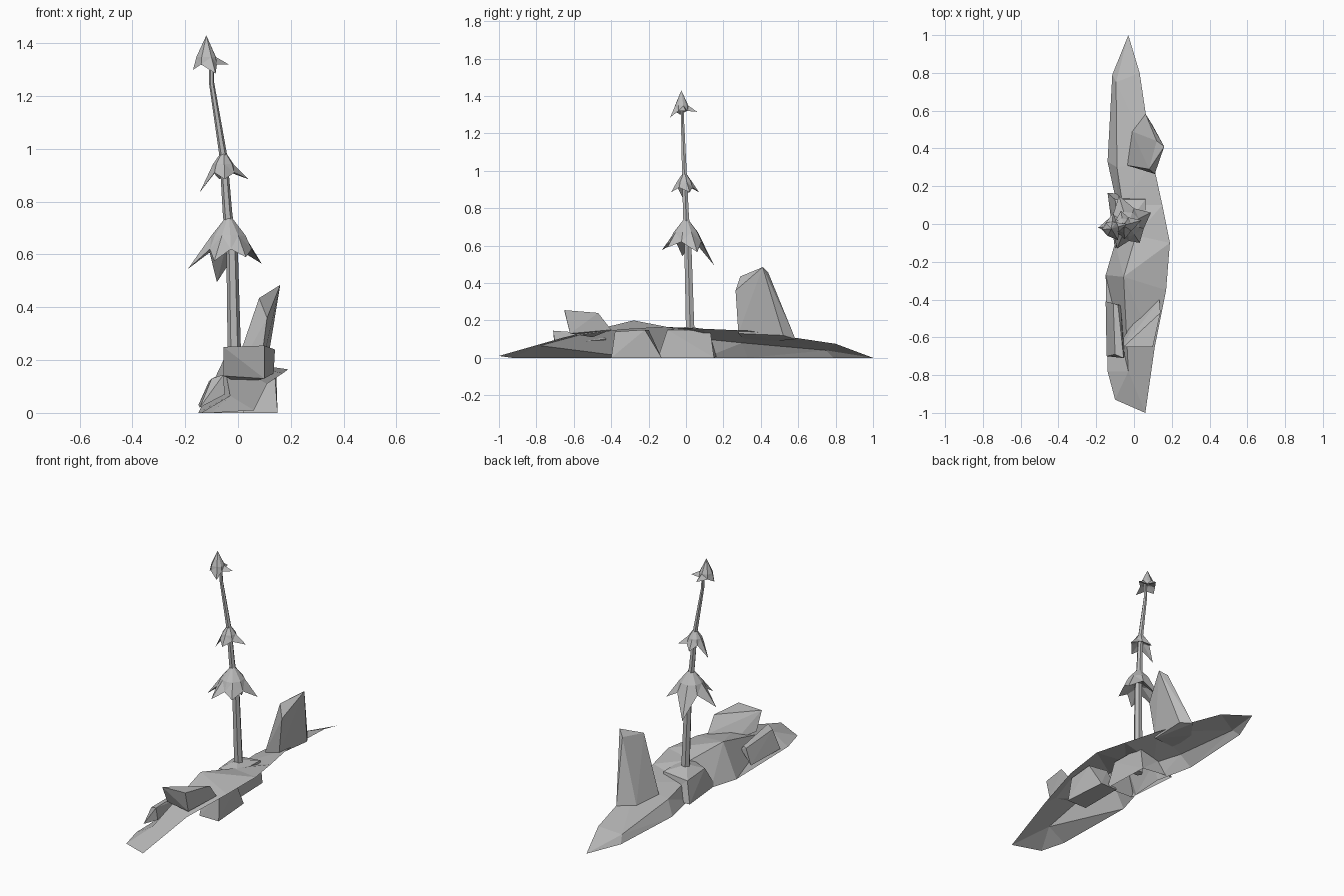
import bpy
import bmesh
from math import atan2, cos, sin, pi, tau
from mathutils import Vector

default_cube = bpy.data.objects.get("Cube")
if default_cube:
    bpy.data.objects.remove(default_cube, do_unlink=True)

stone = bpy.data.materials.new("stone_grey")
stone.use_nodes = True
stone_colour = (0.5, 0.5, 0.5, 1)
stone.diffuse_color = stone_colour
stone.node_tree.nodes["Principled BSDF"].inputs["Base Color"].default_value = stone_colour


def finish(name, bm, closed=True):
    """Turn a bmesh into a flat shaded stone object."""
    if closed:
        bmesh.ops.recalc_face_normals(bm, faces=bm.faces)
    mesh = bpy.data.meshes.new(name)
    bm.to_mesh(mesh)
    bm.free()
    mesh.materials.append(stone)
    obj = bpy.data.objects.new(name, mesh)
    bpy.context.scene.collection.objects.link(obj)


def rock(name, points):
    """Convex boulder wrapped around a few corner points."""
    bm = bmesh.new()
    for point in points:
        bm.verts.new(point)
    hull = bmesh.ops.convex_hull(bm, input=bm.verts)
    spare = [v for v in hull["geom_interior"] if isinstance(v, bmesh.types.BMVert)]
    bmesh.ops.delete(bm, geom=spare, context="VERTS")
    finish(name, bm)


def loft(name, rows, wrap=False, closed=False):
    """Bridge matching rows of points with faces."""
    bm = bmesh.new()
    grid = [[bm.verts.new(point) for point in row] for row in rows]
    for lower, upper in zip(grid, grid[1:]):
        count = len(lower)
        for i in range(count if wrap else count - 1):
            j = (i + 1) % count
            bm.faces.new((lower[i], lower[j], upper[j], upper[i]))
    if closed:
        bm.faces.new(grid[0])
        bm.faces.new(grid[-1])
    bmesh.ops.remove_doubles(bm, verts=bm.verts, dist=0.0005)
    bmesh.ops.triangulate(bm, faces=[f for f in bm.faces if not closed and len(f.verts) > 3])
    finish(name, bm, closed)


def skirt(name, apex, shoulder, notch, inside, tips):
    """Drooping pointed cap: shoulder, notch and inside are (radius, height)."""
    centre = Vector((apex[0], apex[1], 0))
    tips = sorted((Vector(t) for t in tips),
                  key=lambda t: atan2(t.y - centre.y, t.x - centre.x))
    angles = [atan2(t.y - centre.y, t.x - centre.x) for t in tips]

    def polar(angle, radius, height):
        return centre + Vector((radius * cos(angle), radius * sin(angle), height))

    top, upper, rim, lower = [], [], [], []
    for i, tip in enumerate(tips):
        following = angles[(i + 1) % len(tips)]
        if following <= angles[i]:
            following += tau
        between = (angles[i] + following) / 2
        for angle, edge in ((angles[i], tip), (between, polar(between, *notch))):
            top.append(Vector(apex))
            upper.append(polar(angle, *shoulder))
            rim.append(edge)
            lower.append(polar(angle, *inside))
    bm = bmesh.new()
    rings = [[bm.verts.new(p) for p in ring] for ring in (top, upper, rim, lower)]
    for a, b in zip(rings, rings[1:]):
        for i in range(len(a)):
            j = (i + 1) % len(a)
            bm.faces.new((a[i], b[i], b[j], a[j]))
    bm.faces.new(rings[-1])
    bmesh.ops.remove_doubles(bm, verts=bm.verts, dist=0.0005)
    bmesh.ops.triangulate(bm, faces=bm.faces)
    finish(name, bm)


# Ground ridge: open shell with a low outer edge, a shoulder and a raised rim
back_tip, front_tip = (-.03, 1, 0), (.06, -1, .01)
loft("ground_ridge", [
    [back_tip] * 3,
    [(-.115, .79, 0), (-.095, .75, .04), (.03, .8, .075)],
    [(-.14, .33, 0), (-.09, .3, .08), (.1, .33, .145)],
    [(-.09, .1, 0), (-.06, .1, .1), (.15, .1, .155)],
    [(-.1, -.1, 0), (.01, -.06, .155), (.19, -.1, .165)],
    [(-.15, -.27, 0), (-.055, -.28, .2), (.17, -.35, .15)],
    [(-.14, -.78, 0), (-.03, -.78, .065), (.11, -.65, .11)],
    [(-.1, -.93, 0), front_tip, front_tip],
])

# Boulders set into the ridge
rock("middle_boulder", [
    (.15, -.4, 0), (.13, -.13, 0), (.02, -.4, 0), (.02, -.13, 0),
    (.14, -.38, .14), (.145, -.22, .15), (.03, -.37, .14), (.03, -.2, .15)])
rock("side_boulder", [
    (-.15, -.41, .03), (-.145, -.7, .02), (-.085, -.43, .125), (-.055, -.71, .145),
    (-.11, -.42, .12), (-.1, -.69, .13), (-.07, -.43, .1), (-.05, -.7, .07)])
rock("front_boulder", [
    (-.055, -.65, .25), (.1, -.65, .255), (.14, -.47, .24),
    (-.055, -.6, .14), (.135, -.4, .15), (.01, -.5, .11), (.1, -.62, .13)])
rock("tall_boulder", [
    (.08, .29, .435), (.16, .41, .485), (.12, .44, .455), (.11, .265, .36),
    (-.035, .31, .1), (-.01, .49, .09), (.06, .585, .1), (.1, .52, .12), (.08, .28, .13)])

# Pedestal block, open underneath, with a shallow peak around the pole
loft("pedestal", [
    [(-.14, .165, .01), (.06, .15, 0), (.07, -.15, 0), (-.1, -.14, 0)],
    [(-.1, .13, .13), (.06, .13, .145), (.06, -.1, .15), (-.085, -.06, .13)],
    [(-.02, .02, .168)] * 4,
], wrap=True)

# Bent hexagonal pole, tapering upward
path = [(-.01, .025, .05, .027), (-.022, .01, .6, .022), (-.04, 0, .76, .018),
        (-.055, -.008, .97, .015), (-.1, -.018, 1.25, .01), (-.1, -.02, 1.34, .008)]
loft("pole", [[(x + r * cos(i * pi / 3), y + r * sin(i * pi / 3), z) for i in range(6)]
              for x, y, z, r in path], wrap=True, closed=True)

# Three pointed caps along the pole
skirt("lower_cap", (-.035, 0, .755), (.066, .672), (.09, .62), (.03, .64), [
    (-.19, -.02, .545), (-.08, .15, .495), (.09, .06, .565),
    (.03, -.1, .59), (-.09, -.13, .575)])
skirt("middle_cap", (-.055, -.008, 1), (.04, .942), (.05, .91), (.018, .928), [
    (-.145, -.008, .835), (-.07, .07, .885), (.04, .02, .885), (-.05, -.08, .885)])
skirt("top_cap", (-.12, -.025, 1.43), (.038, 1.348), (.043, 1.32), (.012, 1.335), [
    (-.17, -.03, 1.3), (-.11, .06, 1.315), (-.035, 0, 1.32), (-.085, -.085, 1.285)])
